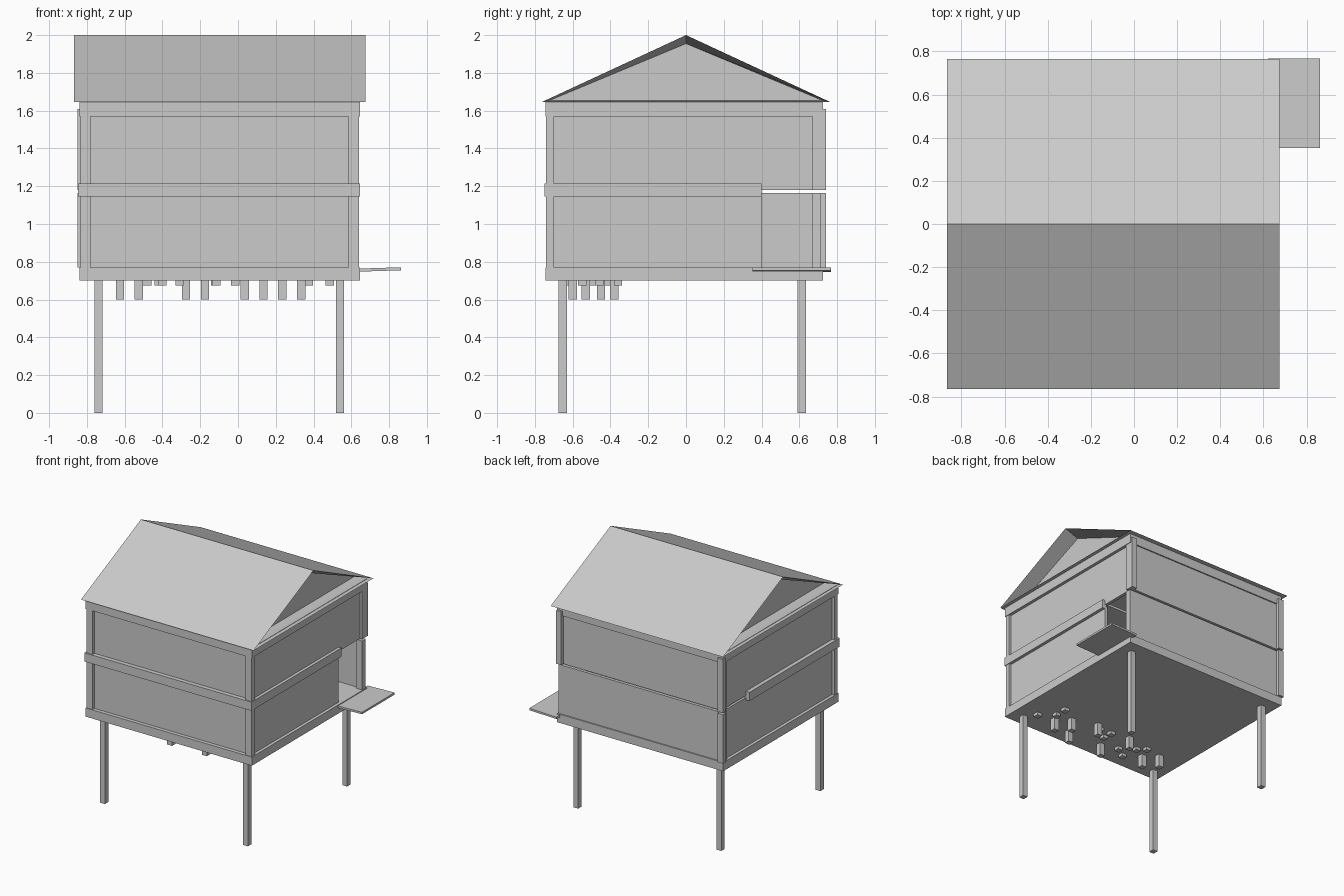
import bpy, bmesh
from mathutils import Vector

cube = bpy.data.objects.get("Cube")
if cube:
    bpy.data.objects.remove(cube, do_unlink=True)


def add_object(name, bm):
    bmesh.ops.recalc_face_normals(bm, faces=bm.faces)
    mesh = bpy.data.meshes.new(name)
    bm.to_mesh(mesh)
    bm.free()
    obj = bpy.data.objects.new(name, mesh)
    bpy.context.collection.objects.link(obj)
    return obj


def box(name, x, y, z):
    """Box spanning the given (min, max) ranges."""
    bm = bmesh.new()
    bmesh.ops.create_cube(bm, size=1)
    for v in bm.verts:
        for i, (low, high) in enumerate((x, y, z)):
            v.co[i] = high if v.co[i] > 0 else low
    return add_object(name, bm)


def around(c, half):
    return (c - half, c + half)


LEFT, RIGHT = -0.84, 0.645
FRONT, BACK = -0.745, 0.725
DOOR_Y = 0.4
LOWER, UPPER = (0.77, 1.165), (1.18, 1.58)
BELT = (1.145, 1.215)

# Floor slab and top beam
box("floor_slab", (LEFT, RIGHT), (FRONT, BACK), (0.70, 0.77))
box("top_beam", (LEFT, RIGHT), (FRONT, BACK), (1.57, 1.65))
box("upper_floor", (-0.81, 0.61), (-0.7, DOOR_Y), (1.18, 1.2))

# Recessed walls, one set for each storey; the lower one leaves a doorway
for level, z, right_end in (("lower", LOWER, DOOR_Y), ("upper", UPPER, 0.7)):
    box(level + "_front_wall", (-0.81, 0.615), (-0.715, -0.69), z)
    box(level + "_back_wall", (-0.83, 0.625), (0.69, 0.715), z)
    box(level + "_left_wall", (-0.815, -0.79), (-0.7, 0.7), z)
    box(level + "_right_wall", (0.595, 0.62), (-0.7, right_end), z)

    # Corner posts
    for side, inner, outer in (("left", -0.78, -0.835), ("right", 0.585, 0.64)):
        x = tuple(sorted((inner, outer)))
        box(f"{level}_front_{side}_post", x, (-0.74, -0.7), z)
        box(f"{level}_back_{side}_post", x, (0.67, 0.715), z)
    top = 1.61 if level == "upper" else z[1]
    box(level + "_back_corner_trim", (-0.85, -0.8), (0.71, 0.742), (z[0], top))
box("upper_back_right_trim", (0.595, 0.64), (0.71, 0.742), (1.18, 1.61))

# Belt boards around the middle, stopping short of the back
box("front_belt", (-0.847, RIGHT), (-0.75, -0.7), BELT)
box("left_belt", (-0.847, -0.805), (-0.75, DOOR_Y), BELT)
box("right_belt", (0.605, RIGHT), (-0.75, DOOR_Y), BELT)

# Gable roof with a recessed triangle in each end
bm = bmesh.new()
profile = [(-0.765, 1.645), (0.765, 1.645), (0, 2.0)]
gable = bm.faces.new([bm.verts.new((-0.867, y, z)) for y, z in profile])
ext = bmesh.ops.extrude_face_region(bm, geom=[gable], use_keep_orig=True)
new_verts = [g for g in ext["geom"] if isinstance(g, bmesh.types.BMVert)]
bmesh.ops.translate(bm, verts=new_verts, vec=(1.541, 0, 0))
bmesh.ops.recalc_face_normals(bm, faces=bm.faces)
bm.normal_update()
ends = [f for f in bm.faces if abs(f.normal.x) > 0.9]
for face in ends:
    inward = Vector((-0.12 if face.normal.x > 0 else 0.12, 0, 0))
    bmesh.ops.inset_individual(bm, faces=[face], thickness=0.045)
    bmesh.ops.translate(bm, verts=face.verts, vec=inward)
add_object("roof", bm)

# Slightly tilted landing outside the doorway
landing = box("landing", (0.62, 0.862), (0.352, 0.768), (0.747, 0.763))
for v in landing.data.vertices:
    if v.co.x > 0.8:
        v.co.z += 0.008

# Stilts
for x, side in ((-0.738, "left"), (0.54, "right")):
    for y, end in ((-0.653, "front"), (0.612, "back")):
        box(f"{end}_{side}_stilt", around(x, 0.021), around(y, 0.022), (0, 0.71))

# Long and short pegs under the floor
long_pegs = [(0.335, -0.53), (0.235, -0.45), (0.135, -0.6), (0.035, -0.38),
             (-0.175, -0.6), (-0.275, -0.38), (-0.525, -0.53), (-0.625, -0.45)]
short_pegs = [(0.485, -0.55), (0.375, -0.46), (0.375, -0.36), (-0.015, -0.42),
              (-0.12, -0.41), (-0.115, -0.49), (-0.31, -0.55), (-0.4, -0.61),
              (-0.42, -0.47), (-0.48, -0.42)]
for name, pegs, bottom in (("long_peg", long_pegs, 0.6), ("short_peg", short_pegs, 0.675)):
    for x, y in pegs:
        box(name, around(x, 0.022), around(y, 0.022), (bottom, 0.71))
